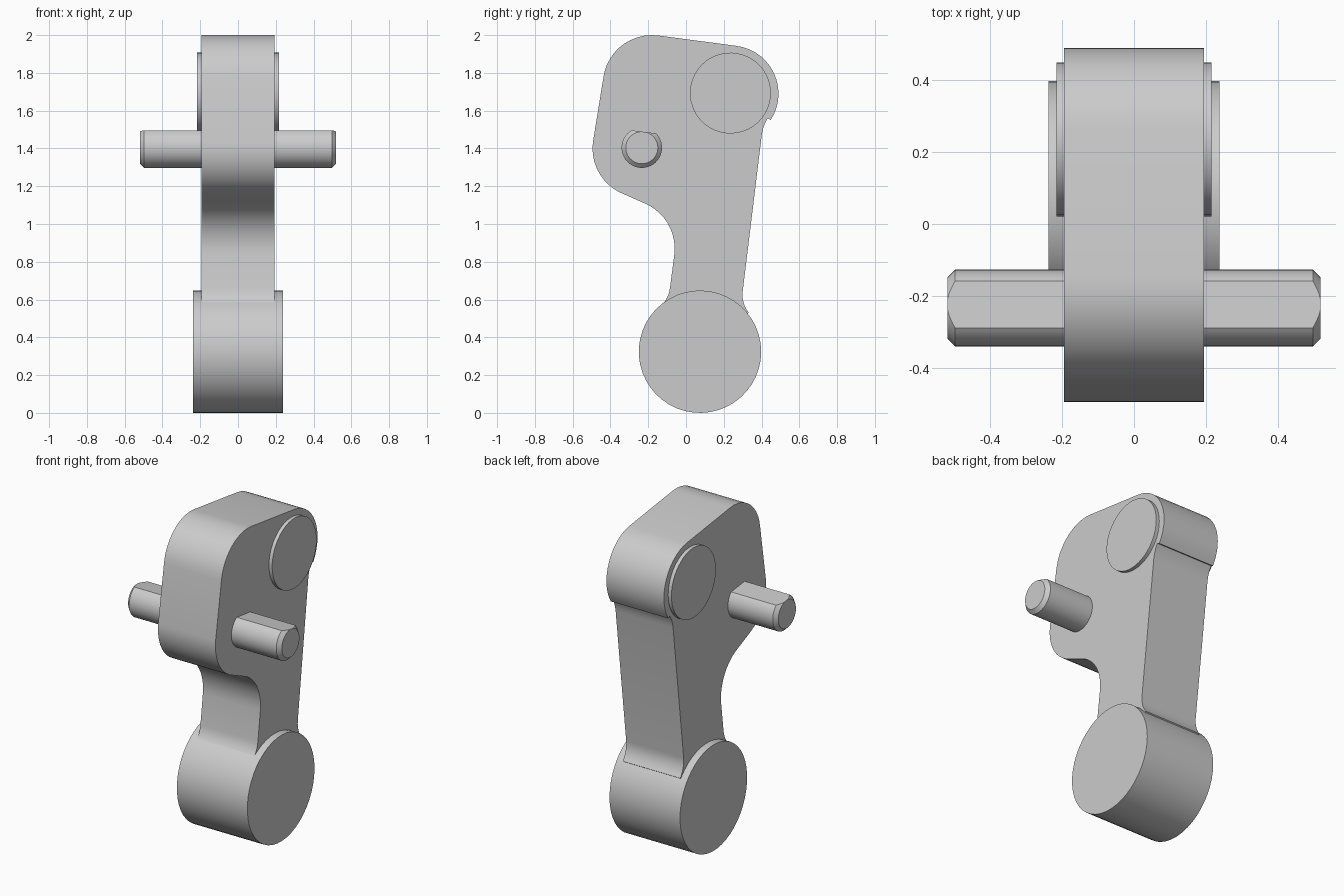
import bpy, bmesh
from math import radians, sin, cos, pi
from mathutils import Vector

cube = bpy.data.objects.get("Cube")
if cube:
    bpy.data.objects.remove(cube, do_unlink=True)

grey = bpy.data.materials.new("plain_grey")
grey.use_nodes = True
colour = (0.6, 0.6, 0.6, 1)
grey.diffuse_color = colour
grey.node_tree.nodes["Principled BSDF"].inputs["Base Color"].default_value = colour


def arc(cy, cz, r, start, end):
    """Points of an arc in the side plane, angles in degrees."""
    n = max(3, round(abs(end - start) / 8))
    angles = [radians(start + (end - start) * i / n) for i in range(n + 1)]
    return [(cy + r * cos(a), cz + r * sin(a)) for a in angles]


def prism(bm, profile, half):
    """Extrude a side profile symmetrically across the width."""
    base = bm.faces.new([bm.verts.new((-half, y, z)) for y, z in profile])
    res = bmesh.ops.extrude_face_region(bm, geom=[base])
    moved = [v for v in res["geom"] if isinstance(v, bmesh.types.BMVert)]
    bmesh.ops.translate(bm, verts=moved, vec=(2 * half, 0, 0))


def finish(bm, name):
    bmesh.ops.recalc_face_normals(bm, faces=bm.faces)
    mesh = bpy.data.meshes.new(name)
    bm.to_mesh(mesh)
    bm.free()
    mesh.materials.append(grey)
    obj = bpy.data.objects.new(name, mesh)
    bpy.context.collection.objects.link(obj)
    bpy.ops.object.select_all(action='DESELECT')
    obj.select_set(True)
    bpy.context.view_layer.objects.active = obj
    bpy.ops.object.shade_smooth_by_angle(angle=radians(25))
    return obj


def disc(name, cy, cz, r, half):
    bm = bmesh.new()
    prism(bm, arc(cy, cz, r, 0, 360)[:-1], half)
    return finish(bm, name)


# Arm plate: rounded head, concave neck and fillets running into the foot
outline = (
    arc(0.235, 1.69, 0.255, -33, 83)
    + arc(-0.18, 1.74, 0.26, 83, 173)
    + arc(-0.235, 1.40, 0.26, 173, 250)
    + arc(-0.32, 0.87, 0.26, 70, -7)
    + arc(-0.234, 0.678, 0.15, -7, -49)
    + [(0.074, 0.325)]
    + arc(0.449, 0.625, 0.15, 219, 173)
    + arc(0.60, 1.45, 0.20, 173, 147)
)
bm = bmesh.new()
prism(bm, outline, 0.194)
finish(bm, "arm_plate")

# Foot roller and upper pivot boss
disc("foot_roller", 0.074, 0.324, 0.324, 0.238)
disc("pivot_boss", 0.235, 1.693, 0.214, 0.216)

# Cross pin with chamfered ends and a flat along the top
centre = Vector((0, -0.234, 1.404))
bm = bmesh.new()
prism(bm, arc(centre.y, centre.z, 0.107, 0, 360)[:-1], 0.519)
rims = [e for e in bm.edges if abs(e.verts[0].co.x - e.verts[1].co.x) < 0.001]
bmesh.ops.bevel(bm, geom=rims, offset=0.022, segments=1, affect='EDGES')
normal = Vector((0, cos(radians(83)), sin(radians(83))))
cut = bmesh.ops.bisect_plane(bm, geom=bm.verts[:] + bm.edges[:] + bm.faces[:],
                             plane_co=centre + normal * 0.0845,
                             plane_no=normal, clear_outer=True)
bmesh.ops.holes_fill(bm, edges=[e for e in bm.edges if e.is_boundary])
finish(bm, "cross_pin")
